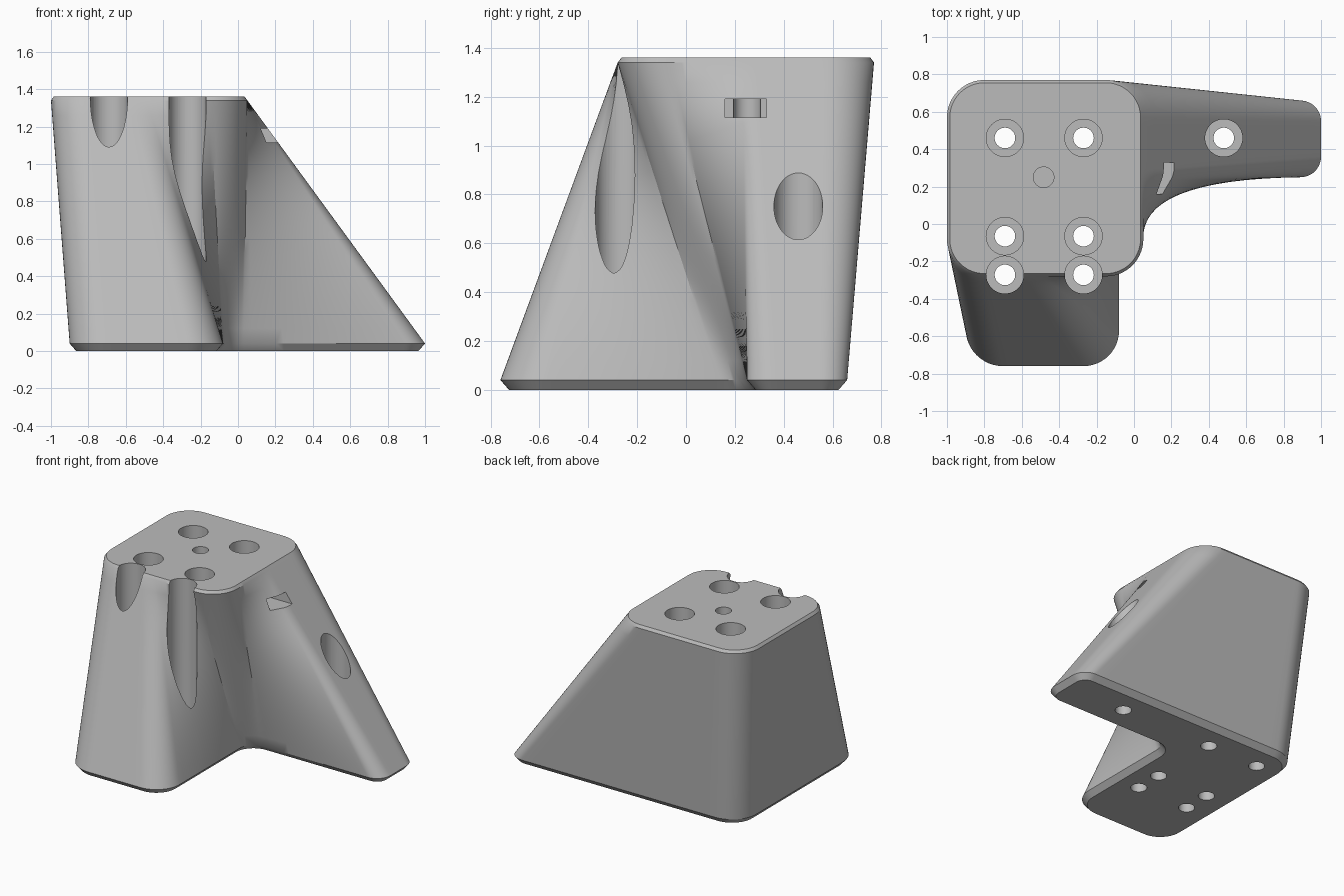
import bpy, bmesh, math
from mathutils import Vector

if "Cube" in bpy.data.objects:
    bpy.data.objects.remove(bpy.data.objects["Cube"])

grey = bpy.data.materials.new("light_grey")
grey.diffuse_color = (0.5, 0.5, 0.5, 1)
grey.use_nodes = True
grey.node_tree.nodes["Principled BSDF"].inputs["Base Color"].default_value = grey.diffuse_color


def arc(cx, cy, r, a0, a1):
    def f(t):
        a = math.radians(a0 + (a1 - a0) * t)
        return Vector((cx + r * math.cos(a), cy + r * math.sin(a)))
    return f


def line(x0, y0, x1, y1):
    return lambda t: Vector((x0, y0)).lerp(Vector((x1, y1)), t)


# Matching spans of the L-shaped foot outline and the rounded square top outline
spans = [
    (arc(-.70, -.56, .20, 180, 270), arc(-.80, -.08, .20, 180, 270), 12),
    (line(-.70, -.76, -.27, -.76), line(-.80, -.28, -.585, -.28), 8),
    (arc(-.27, -.57, .19, 270, 360), line(-.585, -.28, -.48, -.28), 12),
    (line(-.08, -.57, -.08, .14), line(-.48, -.28, -.15, -.28), 16),
    (arc(.03, .14, .11, 180, 90), arc(-.15, -.08, .20, 270, 360), 14),
    (line(.03, .25, .89, .25), line(.05, -.08, .05, .23), 20),
    (arc(.89, .36, .11, 270, 360), line(.05, .23, .05, .29), 12),
    (line(1, .36, 1, .55), line(.05, .29, .05, .57), 6),
    (arc(.89, .55, .11, 0, 90), arc(-.15, .57, .20, 0, 90), 12),
    (line(.89, .66, -.70, .66), line(-.15, .77, -.80, .77), 20),
    (arc(-.70, .46, .20, 90, 180), arc(-.80, .57, .20, 90, 180), 12),
    (line(-.90, .46, -.90, -.56), line(-1, .57, -1, -.08), 12),
]
foot, top = [], []
for b, t, n in spans:
    for i in range(n):
        foot.append(b(i / n))
        top.append(t(i / n))


def inset(pts, d):
    out = []
    for i, p in enumerate(pts):
        e = (pts[(i + 1) % len(pts)] - pts[i - 1]).normalized()
        out.append(p + Vector((-e.y, e.x)) * d)
    return out


# Lofted body with chamfered foot and top rim
Z0, Z1, H, N = .04, 1.34, 1.36, 16
rings = [(inset(foot, .035), 0)]
for k in range(N + 1):
    t = k / N
    rings.append(([a.lerp(b, t) for a, b in zip(foot, top)], Z0 + (Z1 - Z0) * t))
rings.append((inset(top, .015), H))

bm = bmesh.new()
vr = [[bm.verts.new((p.x, p.y, z)) for p in pts] for pts, z in rings]
m = len(foot)
for lo, hi in zip(vr, vr[1:]):
    for i in range(m):
        j = (i + 1) % m
        bm.faces.new((lo[i], lo[j], hi[j], hi[i]))
bm.faces.new(vr[0][::-1])
bm.faces.new(vr[-1])
bmesh.ops.triangulate(bm, faces=bm.faces[:])
bmesh.ops.recalc_face_normals(bm, faces=bm.faces[:])


def make_object(name, bm):
    me = bpy.data.meshes.new(name)
    bm.to_mesh(me)
    bm.free()
    me.materials.append(grey)
    ob = bpy.data.objects.new(name, me)
    bpy.context.collection.objects.link(ob)
    return ob


body = make_object("lofted_bracket", bm)


def stepped_cutter(name, x, y, steps, n=48):
    """Solid of revolution from (radius, height) steps, listed bottom to top."""
    bm = bmesh.new()
    rs = [[bm.verts.new((x + r * math.cos(2 * math.pi * i / n),
                         y + r * math.sin(2 * math.pi * i / n), z))
           for i in range(n)] for r, z in steps]
    for lo, hi in zip(rs, rs[1:]):
        for i in range(n):
            j = (i + 1) % n
            bm.faces.new((lo[i], lo[j], hi[j], hi[i]))
    bm.faces.new(rs[0][::-1])
    bm.faces.new(rs[-1])
    bmesh.ops.recalc_face_normals(bm, faces=bm.faces[:])
    return make_object(name, bm)


# Counterbored bolt holes
cutters = []
for x, y in [(-.69, .46), (-.27, .46), (-.69, -.065), (-.27, -.065),
             (-.69, -.272), (-.27, -.272), (.48, .46)]:
    cutters.append(stepped_cutter("bolt_hole_cutter", x, y,
                                  [(.055, -.1), (.055, .2), (.1, .2), (.1, 1.6)]))

# Blind centre hole
cutters.append(stepped_cutter("centre_hole_cutter", -.483, .25, [(.055, 1.11), (.055, 1.6)]))

# Rectangular side slot leading to the centre hole
bm = bmesh.new()
bmesh.ops.create_cube(bm, size=1)
for v in bm.verts:
    v.co = (-.06 + v.co.x * .84, .245 + v.co.y * .17, 1.153 + v.co.z * .075)
cutters.append(make_object("slot_cutter", bm))

bpy.context.view_layer.objects.active = body
body.select_set(True)
for c in cutters:
    c.hide_render = True
    mod = body.modifiers.new("cut", 'BOOLEAN')
    mod.operation = 'DIFFERENCE'
    mod.solver = 'EXACT'
    mod.object = c
    bpy.ops.object.modifier_apply(modifier=mod.name)
for c in cutters:
    bpy.data.objects.remove(c)

for o in bpy.context.selected_objects:
    o.select_set(o == body)
bpy.ops.object.shade_smooth_by_angle(angle=math.radians(30))
